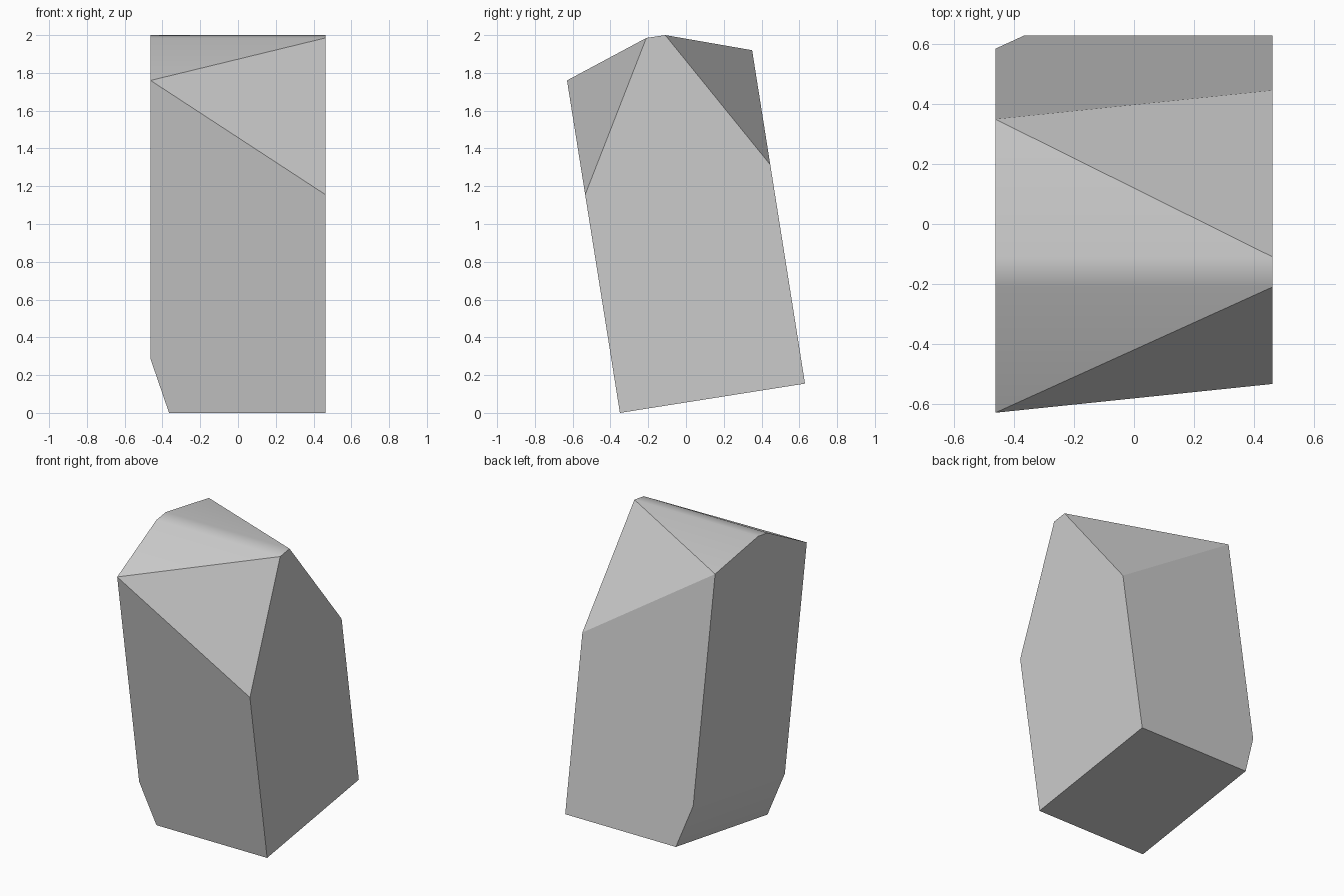
import bpy
import bmesh
from mathutils import Vector

old = bpy.data.objects.get("Cube")
if old:
    bpy.data.objects.remove(old, do_unlink=True)

HALF = 0.463

# Stone colour
stone = bpy.data.materials.new("stone grey")
stone.use_nodes = True
colour = (0.6, 0.6, 0.6, 1.0)
stone.diffuse_color = colour
stone.node_tree.nodes["Principled BSDF"].inputs["Base Color"].default_value = colour

# Leaning side profile (y, z) with a narrow ridge, extruded across x
profile = [(-0.35, 0), (0.63, 0.155), (0.35, 1.92),
           (-0.11, 2.0), (-0.21, 1.985), (-0.63, 1.76)]
bm = bmesh.new()
side = bm.faces.new([bm.verts.new((-HALF, y, z)) for y, z in profile])
ext = bmesh.ops.extrude_face_region(bm, geom=[side], use_keep_orig=True)
moved = [g for g in ext["geom"] if isinstance(g, bmesh.types.BMVert)]
bmesh.ops.translate(bm, verts=moved, vec=(2 * HALF, 0, 0))
bmesh.ops.recalc_face_normals(bm, faces=bm.faces)


def slice_off(a, b, c):
    """Cut the stone flat along the plane through three points."""
    a, b, c = Vector(a), Vector(b), Vector(c)
    normal = (b - a).cross(c - a).normalized()
    if normal.dot(Vector((0, 0.1, 0.95)) - a) > 0:
        normal.negate()
    cut = bmesh.ops.bisect_plane(
        bm, geom=bm.verts[:] + bm.edges[:] + bm.faces[:], dist=0.002,
        plane_co=a, plane_no=normal, clear_outer=True)
    edges = [g for g in cut["geom_cut"] if isinstance(g, bmesh.types.BMEdge)]
    bmesh.ops.holes_fill(bm, edges=edges, sides=0)
    bmesh.ops.recalc_face_normals(bm, faces=bm.faces)


# Front shoulder, back shoulder and lower side chamfer
slice_off((-HALF, -0.63, 1.76), (HALF, -0.534, 1.155), (HALF, -0.21, 1.985))
slice_off((-HALF, 0.35, 1.92), (HALF, 0.445, 1.315), (HALF, -0.11, 2.0))
slice_off((-0.365, -0.35, 0), (-0.365, 0.63, 0.155), (-HALF, -0.395, 0.285))

# Soften only the ridge strip and the chamfered side
for f in bm.faces:
    n = f.normal
    f.smooth = n.x < -0.9 or (abs(n.x) < 0.05 and n.z > 0.7)
for e in bm.edges:
    e.smooth = e.calc_face_angle(0) < 0.6 and all(f.smooth for f in e.link_faces)

mesh = bpy.data.meshes.new("stone_block")
bm.to_mesh(mesh)
bm.free()
mesh.materials.append(stone)
block = bpy.data.objects.new("stone_block", mesh)
bpy.context.collection.objects.link(block)
block.modifiers.new("Weighted Normal", 'WEIGHTED_NORMAL').keep_sharp = True
